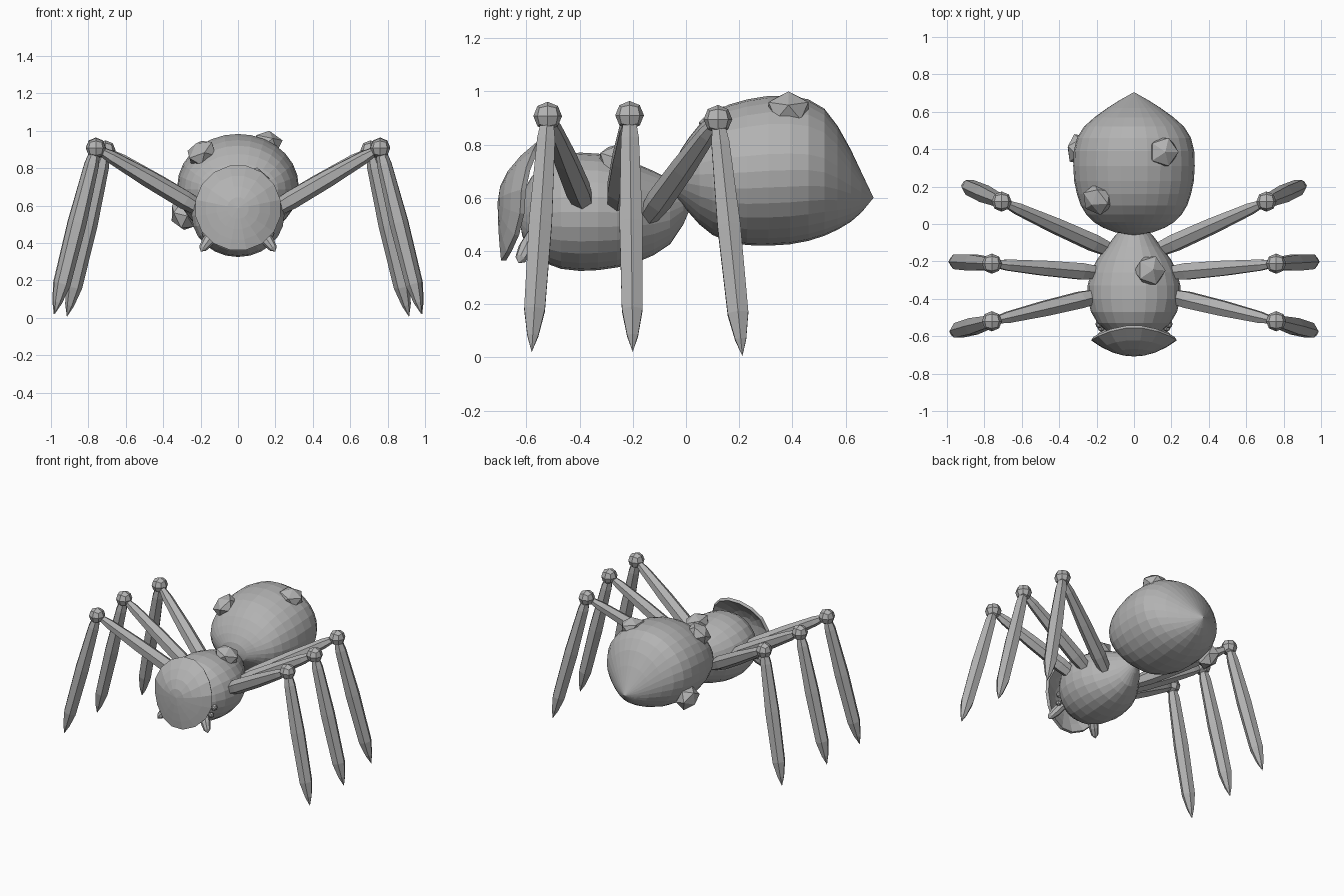
import bpy, bmesh, math
from mathutils import Vector

if "Cube" in bpy.data.objects:
    bpy.data.objects.remove(bpy.data.objects["Cube"])

grey = bpy.data.materials.new("stone_grey")
grey.diffuse_color = (0.45, 0.45, 0.45, 1)
grey.use_nodes = True
grey.node_tree.nodes["Principled BSDF"].inputs["Base Color"].default_value = grey.diffuse_color


def finish(bm, name):
    bmesh.ops.recalc_face_normals(bm, faces=bm.faces)
    me = bpy.data.meshes.new(name)
    bm.to_mesh(me)
    bm.free()
    me.materials.append(grey)
    ob = bpy.data.objects.new(name, me)
    bpy.context.collection.objects.link(ob)
    return ob


def skin(bm, rings, close=True):
    """Bridge successive vertex rings; one-vertex rings become poles."""
    rings = [[bm.verts.new(p) for p in r] for r in rings]
    for a, b in zip(rings, rings[1:]):
        n = max(len(a), len(b))
        for i in range(n):
            j = (i + 1) % n
            quad = [a[i % len(a)], a[j % len(a)], b[j % len(b)], b[i % len(b)]]
            bm.faces.new(list(dict.fromkeys(quad)))
    if close:
        for r in (rings[0], rings[-1]):
            if len(r) > 2:
                bm.faces.new(r)


def body(name, sections, n=28):
    """Loft of ellipses along y; each section is (y, half width, bottom, top)."""
    rings = []
    for y, w, lo, hi in sections:
        c, h = (lo + hi) / 2, (hi - lo) / 2
        if w == 0:
            rings.append([(0, y, c)])
        else:
            rings.append([(w * math.sin(2 * math.pi * i / n), y,
                           c + h * math.cos(2 * math.pi * i / n)) for i in range(n)])
    bm = bmesh.new()
    skin(bm, rings)
    return finish(bm, name)


def spindle(name, a, b, profile, n=6):
    """Faceted limb from a to b; profile is (fraction, radius)."""
    a, b = Vector(a), Vector(b)
    d = (b - a).normalized()
    u = d.cross(Vector((0, 1, 0))).normalized()
    v = d.cross(u)
    rings = []
    for t, r in profile:
        c = a.lerp(b, t)
        angles = [2 * math.pi * i / n for i in range(n)]
        rings.append([c + r * (u * math.cos(k) + v * math.sin(k)) for k in angles]
                     if r else [c])
    bm = bmesh.new()
    skin(bm, rings)
    return finish(bm, name)


def ball(name, c, r):
    """Faceted ball made from a rounded cube."""
    bm = bmesh.new()
    bmesh.ops.create_cube(bm, size=2)
    bmesh.ops.subdivide_edges(bm, edges=bm.edges[:], cuts=1, use_grid_fill=True)
    for vert in bm.verts:
        vert.co = vert.co.normalized() * r + Vector(c)
    return finish(bm, name)


def lump(name, c, normal, r=0.088):
    """Flattened five-sided crystal growing along the normal."""
    bm = bmesh.new()
    bmesh.ops.create_icosphere(bm, subdivisions=1, radius=r)
    q = Vector((0, 0, 1)).rotation_difference(Vector(normal))
    for vert in bm.verts:
        vert.co.z *= 0.75
        vert.co = q @ vert.co + Vector(c)
    return finish(bm, name)


# Abdomen with pointed tail
body("abdomen", [
    (-0.06, 0, 0.64, 0.68), (-0.045, 0.10, 0.60, 0.73), (-0.02, 0.165, 0.58, 0.78),
    (0.01, 0.215, 0.545, 0.825), (0.05, 0.255, 0.50, 0.875), (0.10, 0.285, 0.46, 0.92),
    (0.16, 0.305, 0.435, 0.95), (0.23, 0.32, 0.422, 0.97), (0.31, 0.325, 0.42, 0.983),
    (0.39, 0.322, 0.425, 0.983), (0.46, 0.305, 0.438, 0.97), (0.52, 0.268, 0.457, 0.935),
    (0.57, 0.212, 0.48, 0.87), (0.62, 0.143, 0.51, 0.78), (0.66, 0.08, 0.545, 0.695),
    (0.705, 0, 0.595, 0.605)])

# Thorax
body("thorax", [
    (-0.63, 0, 0.53, 0.55), (-0.615, 0.075, 0.455, 0.62), (-0.58, 0.14, 0.395, 0.68),
    (-0.53, 0.195, 0.355, 0.73), (-0.47, 0.23, 0.333, 0.76), (-0.40, 0.248, 0.325, 0.77),
    (-0.33, 0.248, 0.328, 0.766), (-0.26, 0.232, 0.338, 0.752), (-0.19, 0.198, 0.355, 0.73),
    (-0.12, 0.145, 0.385, 0.70), (-0.06, 0.10, 0.425, 0.67), (-0.01, 0.05, 0.50, 0.64),
    (0.02, 0, 0.56, 0.58)], 24)


# Curved face shield, leaning back at the top
def shield_point(r, k):
    x, z = r * math.cos(k), r * math.sin(k)
    lean = 0.15 if z > 0 else 0.01
    return (0.226 * x, -0.698 + 0.085 * x * x + lean * z * z, 0.585 + 0.225 * z)


bm = bmesh.new()
skin(bm, [[shield_point(0, 0)]] +
     [[shield_point(r, 2 * math.pi * (i + 0.5) / 16) for i in range(16)]
      for r in (0.25, 0.5, 0.75, 1)], close=False)
for f in bm.faces:
    if f.normal.y > 0:
        f.normal_flip()
shield = finish(bm, "face_shield")
thick = shield.modifiers.new("thickness", 'SOLIDIFY')
thick.thickness = 0.02
thick.offset = 0

# Legs: hip point, knee, foot tip
legs = {
    "front": ((0.20, -0.385, 0.58), (0.76, -0.52, 0.907), (0.98, -0.58, 0.02)),
    "middle": ((0.20, -0.26, 0.58), (0.76, -0.212, 0.91), (0.985, -0.20, 0.02)),
    "back": ((0.13, -0.14, 0.535), (0.708, 0.12, 0.895), (0.915, 0.212, 0.005)),
}
upper = [(0, 0.04), (0.15, 0.05), (0.5, 0.046), (0.85, 0.034), (0.97, 0.02)]
lower = [(0.03, 0.028), (0.1, 0.039), (0.45, 0.05), (0.82, 0.045), (0.93, 0.024), (1, 0)]
for side, s in (("right", 1), ("left", -1)):
    for place, pts in legs.items():
        hip, knee, tip = [Vector((s * x, y, z)) for x, y, z in pts]
        spindle(f"{place}_upper_leg_{side}", hip, knee, upper)
        ball(f"{place}_knee_{side}", knee, 0.054)
        # the shin bows outward slightly so the foot hangs steeper
        spindle(f"{place}_lower_leg_{side}", knee, tip, lower)
    # Fangs and small eyes beside the shield
    spindle(f"fang_{side}", (s * 0.125, -0.57, 0.46), (s * 0.20, -0.63, 0.355),
            [(0, 0.03), (0.5, 0.032), (0.85, 0.022), (1, 0)], 8)
    ball(f"eye_{side}", (s * 0.185, -0.535, 0.50), 0.022)
    ball(f"lower_eye_{side}", (s * 0.175, -0.555, 0.45), 0.02)

# Crystal lumps
lump("lump_top", (0.155, 0.385, 0.935), (0.2, 0, 1))
lump("lump_shoulder", (-0.195, 0.13, 0.88), (-0.45, -0.4, 0.75))
lump("lump_flank", (-0.295, 0.40, 0.545), (-0.85, 0.1, -0.4))
lump("lump_thorax", (0.085, -0.25, 0.74), (0.3, 0.1, 1))
